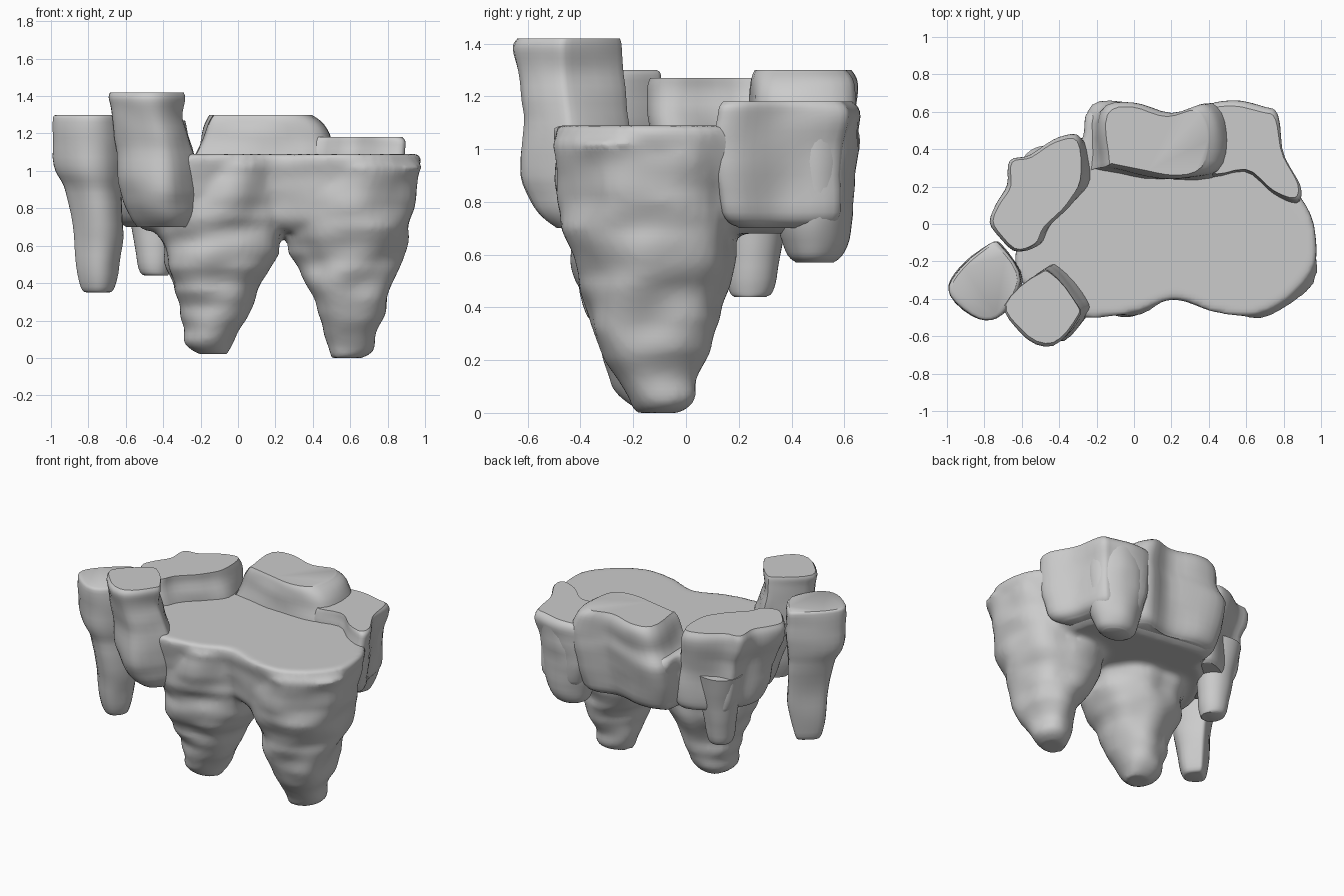
import bpy, bmesh, math
from mathutils import Vector, noise


def spline(pts, steps, closed):
    """Catmull-Rom through points of any dimension."""
    n, out = len(pts), []
    get = (lambda i: pts[i % n]) if closed else (lambda i: pts[max(0, min(n - 1, i))])
    for i in range(n if closed else n - 1):
        a, b, c, d = (get(i + k) for k in (-1, 0, 1, 2))
        for s in range(steps):
            t = s / steps
            out.append([0.5 * (2 * q + (r - p) * t + (2 * p - 5 * q + 4 * r - w) * t * t
                        + (3 * q - p - 3 * r + w) * t ** 3) for p, q, r, w in zip(a, b, c, d)])
    if not closed:
        out.append(list(pts[-1]))
    return out


def loft(bm, outline, levels, rough=0.03, freq=5):
    """Stack an outline, fitted to each level (z, x0, x1, y0, y1), with rocky noise."""
    ring = spline(outline, 4, True)
    xs, ys = [p[0] for p in ring], [p[1] for p in ring]
    unit = [((x - min(xs)) / (max(xs) - min(xs)), (y - min(ys)) / (max(ys) - min(ys))) for x, y in ring]
    rings = []
    for z, x0, x1, y0, y1 in spline(levels, 5, False):
        mid = Vector(((x0 + x1) / 2, (y0 + y1) / 2, z))
        row = []
        for u, v in unit:
            p = Vector((x0 + u * (x1 - x0), y0 + v * (y1 - y0), z))
            ridge = noise.noise(Vector((p.x * 3, p.y * 3, z * 11)))
            d = rough * (noise.noise(p * freq) + 0.6 * ridge)
            row.append(bm.verts.new(p + (p - mid).normalized() * d))
        rings.append(row)
    n = len(unit)
    faces = [bm.faces.new(rings[0]), bm.faces.new(rings[-1])]
    for a, b in zip(rings, rings[1:]):
        for i in range(n):
            j = (i + 1) % n
            faces.append(bm.faces.new((a[i], a[j], b[j], b[i])))
    bmesh.ops.recalc_face_normals(bm, faces=faces)


def build(name, parts, merge=False):
    bm = bmesh.new()
    for part in parts:
        loft(bm, *part)
    me = bpy.data.meshes.new(name)
    bm.to_mesh(me)
    bm.free()
    ob = bpy.data.objects.new(name, me)
    bpy.context.collection.objects.link(ob)
    bpy.ops.object.select_all(action='DESELECT')
    ob.select_set(True)
    bpy.context.view_layer.objects.active = ob
    bpy.ops.object.shade_smooth_by_angle(angle=math.radians(40))
    if merge:
        m = ob.modifiers.new("merge", 'REMESH')
        m.mode, m.voxel_size, m.use_smooth_shade = 'VOXEL', 0.02, True
        s = ob.modifiers.new("soften", 'SMOOTH')
        s.factor, s.iterations = 0.5, 4
    return ob


# Plateau with its two hanging cones
round_outline = [(math.cos(a * math.pi / 5), math.sin(a * math.pi / 5)) for a in range(10)]
plateau = [(-.28, -.51), (0, -.48), (.22, -.41), (.42, -.48), (.62, -.5), (.8, -.44), (.92, -.3),
           (.99, -.13), (.94, .05), (.84, .25), (.72, .5), (.4, .55), (0, .61), (-.25, .61),
           (-.3, .45), (-.45, .3), (-.6, .05), (-.65, -.25), (-.48, -.42)]
build("island", [
    (plateau, [(.68, -.5, .8, -.36, .5), (.74, -.56, .88, -.43, .57), (.9, -.6, .93, -.47, .6),
               (1.03, -.64, .98, -.5, .62), (1.09, -.63, .98, -.5, .6)], .02),
    (round_outline, [(0, .5, .65, -.2, -.01), (.05, .48, .71, -.23, .03), (.2, .44, .79, -.31, .06),
                     (.4, .36, .84, -.38, .13), (.6, .26, .92, -.43, .19), (.85, .24, .94, -.48, .22),
                     (1.03, .25, .98, -.5, .2)], .04),
    (round_outline, [(.02, -.22, -.03, -.2, -.02), (.08, -.26, 0, -.25, .02), (.2, -.29, .04, -.31, .06),
                     (.4, -.36, .14, -.38, .13), (.6, -.41, .23, -.43, .19), (.75, -.46, .27, -.47, .22),
                     (1.03, -.3, .25, -.5, .2)], .04)], True)

# Two upright pillars on the left
build("left_pillar", [([(-1, -.38), (-.98, -.27), (-.78, -.1), (-.7, -.12), (-.6, -.3), (-.7, -.48), (-.84, -.51)],
      [(.35, -.8, -.7, -.34, -.24), (.38, -.84, -.66, -.38, -.19), (.6, -.88, -.61, -.42, -.15),
       (.88, -.92, -.62, -.46, -.12), (1.03, -.98, -.6, -.5, -.1), (1.26, -.99, -.61, -.52, -.09),
       (1.3, -.97, -.63, -.5, -.11)], .015)])
build("front_pillar", [([(-.69, -.42), (-.5, -.24), (-.43, -.24), (-.28, -.42), (-.28, -.5), (-.42, -.65), (-.6, -.58)],
      [(.7, -.54, -.25, -.49, -.2), (.76, -.58, -.23, -.56, -.18), (.9, -.63, -.22, -.62, -.18),
       (1.1, -.65, -.24, -.62, -.22), (1.27, -.67, -.29, -.64, -.24), (1.38, -.69, -.28, -.65, -.24),
       (1.42, -.68, -.29, -.63, -.25)], .015)])

# Long boulder at the back left, with a hanging prong
build("back_left_boulder", [([(-.77, -.02), (-.75, .1), (-.69, .22), (-.67, .36), (-.55, .38), (-.4, .48), (-.28, .48),
       (-.26, .25), (-.35, .12), (-.48, -.02), (-.53, -.12), (-.65, -.15)],
      [(.7, -.6, -.24, .02, .42), (.76, -.66, -.21, -.06, .45), (1.0, -.71, -.22, -.12, .46),
       (1.2, -.77, -.26, -.15, .48), (1.27, -.75, -.28, -.13, .46)], .02)])
build("back_left_prong", [(round_outline, [(.44, -.5, -.37, .18, .31), (.48, -.53, -.36, .16, .34),
      (.7, -.57, -.33, .15, .37), (.95, -.62, -.28, .13, .42)], .01)])

# Stepped boulders along the back edge
build("back_boulder", [([(-.17, .32), (-.16, .6), (0, .65), (.22, .59), (.42, .64), (.5, .5), (.46, .28), (.22, .24),
       (-.02, .28), (-.15, .3)],
      [(.7, -.18, .42, .27, .55), (.76, -.24, .46, .22, .6), (1.0, -.27, .5, .22, .65),
       (1.12, -.22, .5, .24, .65), (1.25, -.17, .46, .25, .65), (1.3, -.14, .4, .27, .62)], .02)])
build("back_right_boulder", [([(.4, .28), (.6, .29), (.76, .16), (.88, .12), (.9, .2), (.82, .36), (.77, .58),
       (.7, .62), (.54, .65), (.38, .6)],
      [(.7, .45, .76, .2, .56), (.76, .4, .84, .14, .62), (1.0, .36, .88, .11, .64),
       (1.14, .36, .9, .12, .64), (1.18, .38, .88, .14, .62)], .02)])
build("back_right_prong", [(round_outline, [(.57, .47, .65, .42, .56), (.61, .42, .7, .38, .6),
      (.75, .38, .74, .34, .63), (.95, .36, .77, .33, .65), (1.12, .38, .77, .33, .64)], .015)])
